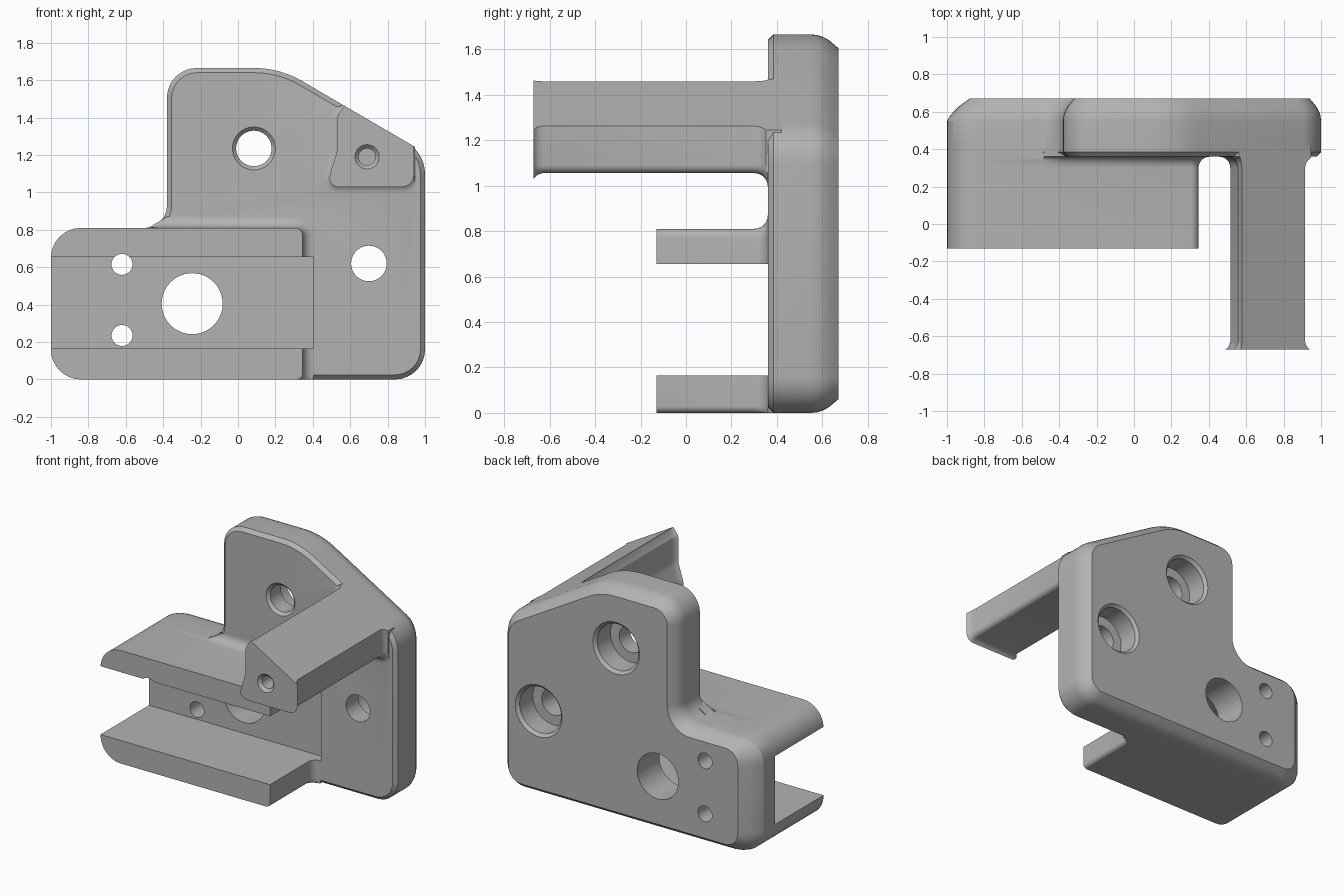
import bpy, bmesh, math
from mathutils import Vector

if "Cube" in bpy.data.objects:
    bpy.data.objects.remove(bpy.data.objects["Cube"])

grey = bpy.data.materials.new("plain grey")
grey.use_nodes = True
colour = (0.45, 0.45, 0.45, 1)
grey.diffuse_color = colour
grey.node_tree.nodes["Principled BSDF"].inputs["Base Color"].default_value = colour


def rounded(corners, steps=8):
    """Counter-clockwise x-z outline with a radius at each corner."""
    out = []
    for i, (x, z, r) in enumerate(corners):
        p = Vector((x, z))
        a = (Vector(corners[i - 1][:2]) - p).normalized()
        b = (Vector(corners[(i + 1) % len(corners)][:2]) - p).normalized()
        if r == 0:
            out.append(p)
            continue
        half = a.angle(b) / 2
        centre = p + (a + b).normalized() * r / math.sin(half)
        start = p + a * r / math.tan(half) - centre
        end = p + b * r / math.tan(half) - centre
        turn = start.angle(end)
        for k in range(steps + 1):
            t = k / steps
            out.append(centre + (start * math.sin((1 - t) * turn)
                                 + end * math.sin(t * turn)) / math.sin(turn))
    return out


def inset(points, d):
    """Move each outline point inward by d (outward when negative)."""
    out = []
    for i, p in enumerate(points):
        e1 = (p - points[i - 1]).normalized()
        e2 = (points[(i + 1) % len(points)] - p).normalized()
        n1, n2 = Vector((-e1.y, e1.x)), Vector((-e2.y, e2.x))
        n = (n1 + n2).normalized()
        out.append(p + n * d / n.dot(n1))
    return out


def loft(name, layers):
    """Solid through a list of (y, outline) layers, front to back."""
    bm = bmesh.new()
    rings = [[bm.verts.new((p.x, y, p.y)) for p in pts] for y, pts in layers]
    count = len(rings[0])
    for a, b in zip(rings, rings[1:]):
        for i in range(count):
            j = (i + 1) % count
            bm.faces.new((a[j], a[i], b[i], b[j]))
    bm.faces.new(rings[0])
    bm.faces.new(rings[-1][::-1])
    bm.normal_update()
    mesh = bpy.data.meshes.new(name)
    bm.to_mesh(mesh)
    bm.free()
    mesh.materials.append(grey)
    obj = bpy.data.objects.new(name, mesh)
    bpy.context.collection.objects.link(obj)
    return obj


def bore(name, x, z, profile, sides=48):
    """Round cutter along y from (y, radius) pairs."""
    angles = [2 * math.pi * k / sides for k in range(sides)]
    return loft(name, [(y, [Vector((x + r * math.cos(a), z + r * math.sin(a)))
                            for a in angles]) for y, r in profile])


def combine(target, tool, operation):
    mod = target.modifiers.new(tool.name, 'BOOLEAN')
    mod.operation, mod.object, mod.solver = operation, tool, 'EXACT'
    bpy.context.view_layer.objects.active = target
    bpy.ops.object.modifier_apply(modifier=mod.name)
    bpy.data.objects.remove(tool)


def cove(y0, r, steps=6):
    """(y, flare) pairs of a concave fillet starting at y0."""
    return [(y0 + r * math.sin(t), r * (1 - math.cos(t)))
            for t in (math.pi / 2 * k / steps for k in range(1, steps + 1))]


# Back plate with a slim front chamfer and a rounded back edge
plate_outline = rounded([(-1, 0, .16), (1, 0, .16), (1, 1.212, .2), (.223, 1.665, .5),
                         (-.38, 1.665, .16), (-.38, .81, .12), (-1, .81, .16)])


def plate_layer(y, d):
    pts = inset(plate_outline, d)
    extra = max(0, y - .55) / .12 * .06
    return y, [p + Vector((extra * min(1, max(0, (-.7 - p.x) / .15)), 0)) for p in pts]


bracket = loft("mounting_bracket", [plate_layer(y, d) for y, d in
               [(.36, .025), (.385, 0), (.55, 0), (.58, .003), (.605, .012),
                (.63, .026), (.67, .06)]])

# Channel block, flared where it meets the plate
block_outline = rounded([(-1, 0, .16), (.345, 0, .03), (.345, .81, .04),
                         (-.38, .81, 0), (-.48, .81, 0), (-1, .81, .16)])


def block_layer(y, flare):
    moved = inset(block_outline, -flare)
    return y, [Vector((m.x, max(0, m.y))) if p.x > -.4 else p
               for p, m in zip(block_outline, moved)]


block = loft("channel_block", [block_layer(y, f) for y, f in
             [(-.13, 0), (.3, 0)] + cove(.3, .06) + [(.44, .06)]])
combine(bracket, block, 'UNION')

# Long arm whose sloping top runs flush with the plate's slope
def slope(x):
    return 1.212 + (1 - x) * (1.665 - 1.212) / (1 - .223)


arm_outline = rounded([(.485, 1.03, .045), (.94, 1.03, .06), (.94, slope(.94), 0),
                       (.57, slope(.57), 0), (.53, 1.41, .06), (.53, 1.22, .12),
                       (.492, 1.1, .08)])


def arm_layer(y, d):
    out = []
    for p, m in zip(arm_outline, inset(arm_outline, d)):
        m.x = min(m.x, .945)
        top = slope(m.x)
        m.y = top if abs(p.y - slope(p.x)) < .005 else min(m.y, top)
        out.append(m)
    return y, out


arm = loft("arm", [arm_layer(y, d) for y, d in
           [(-.67, 0), (-.662, .01), (-.65, .019), (-.63, .025), (.3, .025)]
           + [(y, .025 - f) for y, f in cove(.3, .06)] + [(.42, -.035)]])
combine(bracket, arm, 'UNION')

# Channel slot, open at the front and at the right-hand end
slot = rounded([(-1.1, .165, 0), (.405, .165, 0), (.405, .655, 0), (-1.1, .655, 0)])
combine(bracket, loft("slot", [(-.3, slot), (.42, slot)]), 'DIFFERENCE')

# Stepped bolt holes, entered from the back
counterbore = [(.5, .095), (.5001, .165), (.65, .165), (.67, .185), (.7, .215)]
combine(bracket, bore("upper_bolt_hole", .085, 1.235,
                      [(.34, .135), (.38, .095)] + counterbore), 'DIFFERENCE')
combine(bracket, bore("lower_bolt_hole", .7, .62, [(.3, .095)] + counterbore), 'DIFFERENCE')

# Plain through holes in the channel floor
for name, x, z, r in [("shaft_hole", -.245, .405, .163),
                      ("upper_pin_hole", -.62, .615, .056),
                      ("lower_pin_hole", -.62, .235, .056)]:
    combine(bracket, bore(name, x, z, [(-.3, r), (.8, r)]), 'DIFFERENCE')

# Blind screw hole in the end of the arm
combine(bracket, bore("screw_hole", .69, 1.19,
                      [(-.7, .095), (-.65, .045), (-.45, .045)]), 'DIFFERENCE')

# Smooth curved surfaces, keep crisp edges
bpy.ops.object.select_all(action='DESELECT')
bracket.select_set(True)
bpy.context.view_layer.objects.active = bracket
bpy.ops.object.shade_smooth_by_angle(angle=math.radians(25))
